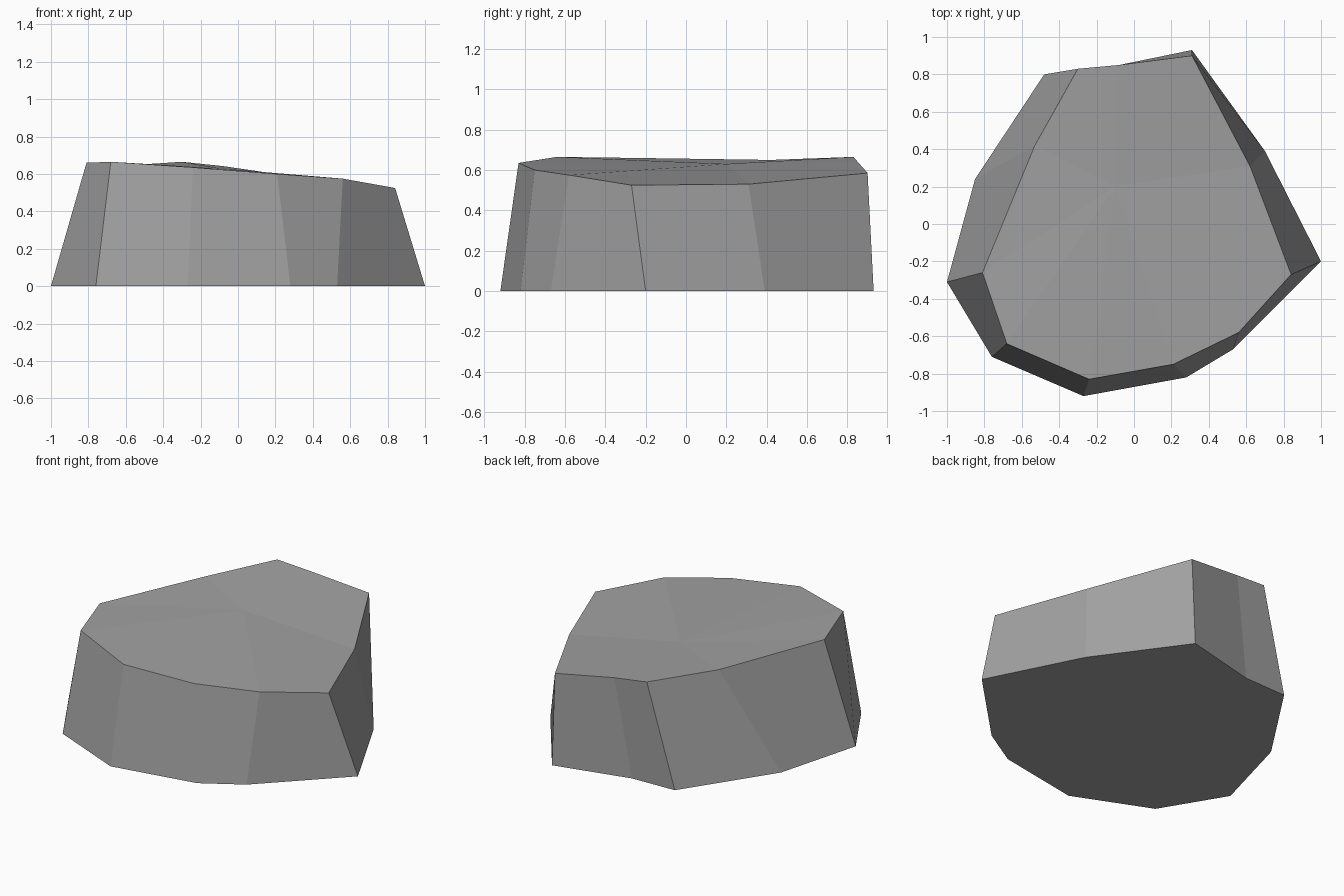
import bpy
import bmesh
from mathutils import Vector

default_cube = bpy.data.objects.get("Cube")
if default_cube:
    bpy.data.objects.remove(default_cube, do_unlink=True)

# Ground outline and matching rim outline, counter-clockwise from the front
base_outline = [
    (-.27, -.92), (.28, -.82), (.53, -.67), (1, -.2), (.7, .39), (.31, .93),
    (-.18, .81), (-.48, .8), (-.85, .24), (-1, -.31), (-.76, -.71),
]
rim_outline = [
    (-.24, -.83, .635), (.21, -.75, .6), (.56, -.58, .575), (.84, -.27, .525),
    (.62, .31, .53), (.31, .9, .585), (-.08, .85, .642), (-.3, .83, .665),
    (-.53, .42, .65), (-.81, -.26, .66), (-.68, -.64, .665),
]
crown_point = Vector((-.1, .2, .63))


def make_material(name, colour):
    material = bpy.data.materials.new(name)
    material.use_nodes = True
    material.diffuse_color = colour
    shader = next(n for n in material.node_tree.nodes if n.type == "BSDF_PRINCIPLED")
    shader.inputs["Base Color"].default_value = colour
    return material


def build_rock(name, material):
    bm = bmesh.new()
    base = [bm.verts.new((x, y, 0)) for x, y in base_outline]
    rim = [bm.verts.new(point) for point in rim_outline]
    crown = bm.verts.new(crown_point)

    # Flat underside
    bm.faces.new(list(reversed(base)))

    # Sloping walls and the shallow fan on top
    count = len(base)
    for i in range(count):
        j = (i + 1) % count
        bm.faces.new((base[i], base[j], rim[j], rim[i]))
        bm.faces.new((rim[i], rim[j], crown))

    bmesh.ops.recalc_face_normals(bm, faces=bm.faces[:])
    mesh = bpy.data.meshes.new(name)
    bm.to_mesh(mesh)
    bm.free()
    mesh.materials.append(material)
    rock = bpy.data.objects.new(name, mesh)
    bpy.context.scene.collection.objects.link(rock)
    return rock


stone_grey = make_material("stone_grey", (.36, .36, .36, 1))
build_rock("flat_rock", stone_grey)
